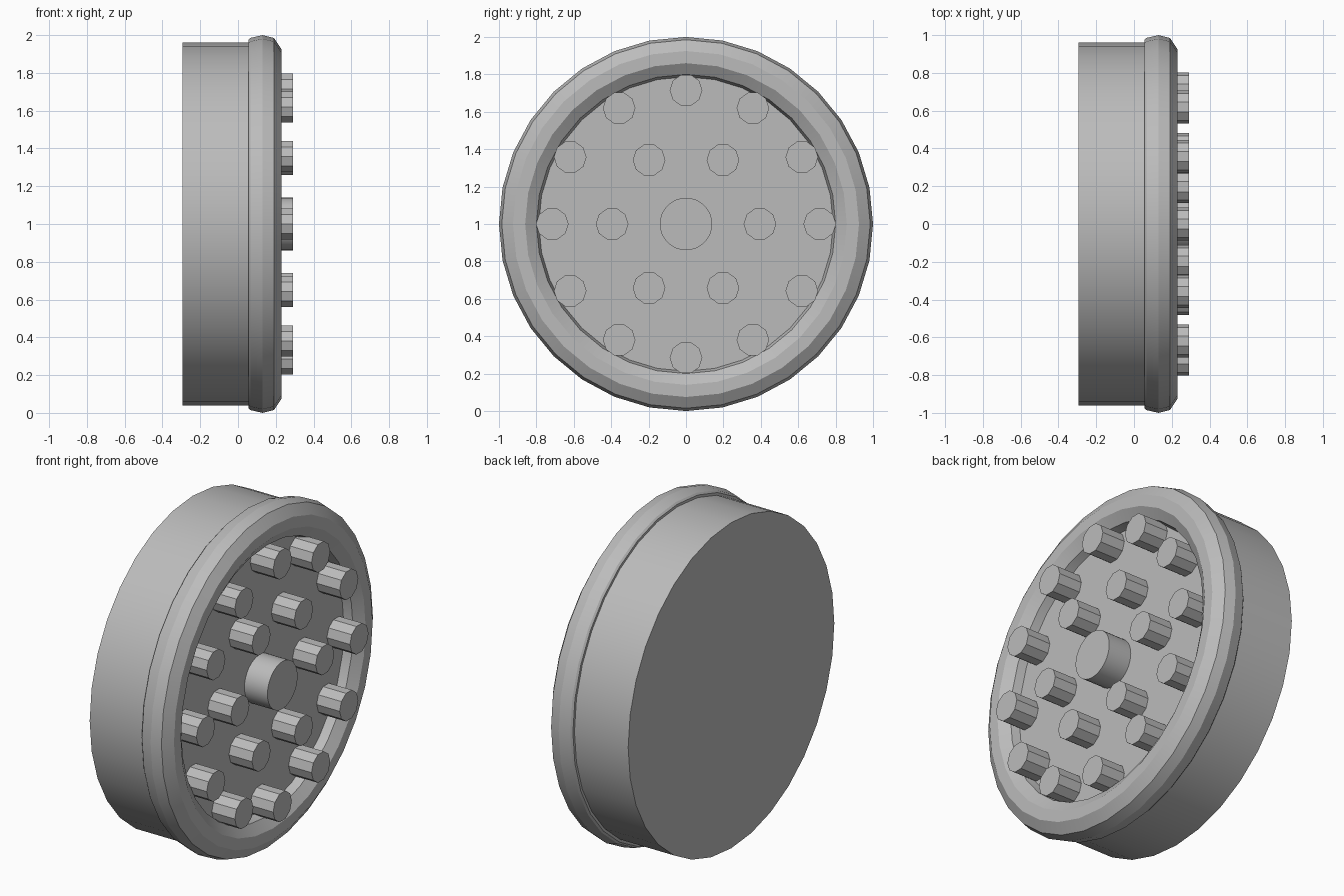
import bpy, bmesh, math
from mathutils import Matrix

cube = bpy.data.objects.get("Cube")
if cube:
    bpy.data.objects.remove(cube, do_unlink=True)

SEGMENTS = 32
FLOOR_X, TIP_X = 0.14, 0.29

grey = bpy.data.materials.new("light grey")
grey.use_nodes = True
colour = (0.5, 0.5, 0.5, 1)
grey.diffuse_color = colour
grey.node_tree.nodes["Principled BSDF"].inputs["Base Color"].default_value = colour


def finish(name, bm, smooth_angle=None):
    bmesh.ops.recalc_face_normals(bm, faces=bm.faces)
    mesh = bpy.data.meshes.new(name)
    bm.to_mesh(mesh)
    bm.free()
    mesh.materials.append(grey)
    obj = bpy.data.objects.new(name, mesh)
    bpy.context.collection.objects.link(obj)
    if smooth_angle:
        bpy.ops.object.select_all(action='DESELECT')
        obj.select_set(True)
        bpy.context.view_layer.objects.active = obj
        bpy.ops.object.shade_smooth_by_angle(angle=math.radians(smooth_angle))
    return obj


def lathe(name, profile, smooth_angle):
    """Turn (x, radius) points around the wheel axis and cap both ends."""
    bm = bmesh.new()
    rings = []
    for x, r in profile:
        angles = [math.tau * i / SEGMENTS for i in range(SEGMENTS)]
        rings.append([bm.verts.new((x, r * math.sin(a), 1 + r * math.cos(a)))
                      for a in angles])
    for a, b in zip(rings, rings[1:]):
        for i in range(SEGMENTS):
            j = (i + 1) % SEGMENTS
            bm.faces.new((a[i], a[j], b[j], b[i]))
    bm.faces.new(rings[0])
    bm.faces.new(rings[-1])
    return finish(name, bm, smooth_angle)


def peg(name, y, z, radius=0.087, sides=10):
    """Flat-sided stud standing on the recessed face."""
    bm = bmesh.new()
    place = (Matrix.Translation(((FLOOR_X + TIP_X) / 2, y, 1 + z))
             @ Matrix.Rotation(math.pi / 2, 4, 'X')
             @ Matrix.Rotation(math.pi / 2, 4, 'Y')
             @ Matrix.Rotation(math.pi / 2, 4, 'Z'))
    bmesh.ops.create_cone(bm, cap_ends=True, segments=sides, radius1=radius,
                          radius2=radius, depth=TIP_X - FLOOR_X, matrix=place)
    return finish(name, bm)


# Plain drum behind the rim
lathe("drum", [(-0.295, 0.96), (0.055, 0.96)], 30)

# Rounded rim running into the recessed face
lathe("rim_and_face", [
    (0.055, 0.975), (0.065, 0.985), (0.13, 1.0), (0.19, 0.985), (0.23, 0.925),
    (0.23, 0.86), (0.19, 0.80), (FLOOR_X, 0.787)], 12)

# Round central hub
lathe("hub", [(FLOOR_X, 0.14), (TIP_X, 0.14)], 30)

# Two rings of studs
for label, count, distance in (("inner", 6, 0.395), ("outer", 12, 0.715)):
    for i in range(count):
        a = math.tau * i / count
        peg(f"{label}_stud_{i + 1}", distance * math.cos(a), distance * math.sin(a))
